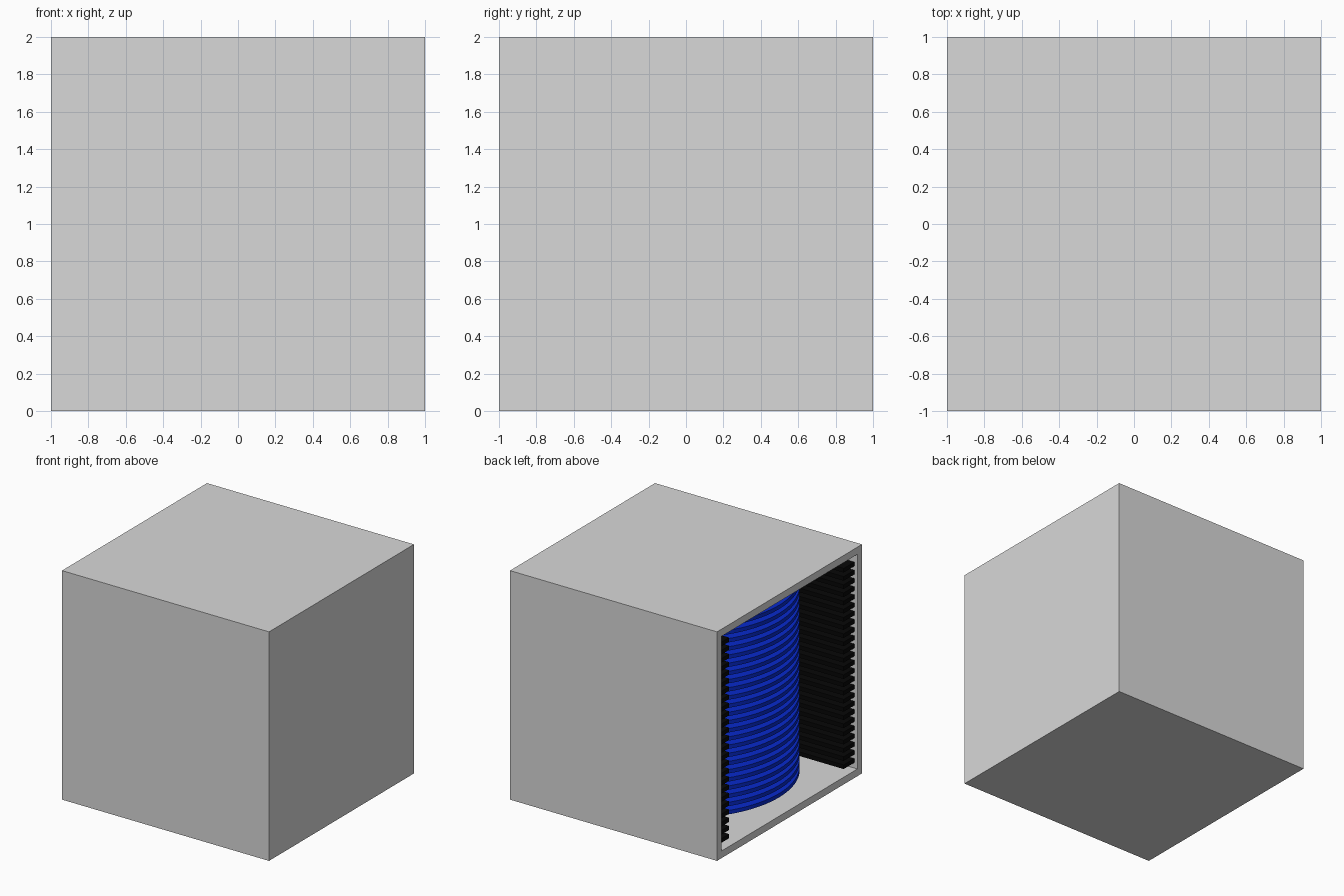
import bpy
import bmesh
from mathutils import Matrix, Vector

default_cube = bpy.data.objects.get("Cube")
if default_cube:
    bpy.data.objects.remove(default_cube, do_unlink=True)

SLOTS = 25
PITCH = 0.0715
WALL = 0.063
INNER = 1 - WALL
RIB_BASE = 0.11
RIB_HEIGHT = 0.036
DISC_HEIGHT = 0.034


def make_material(name, color):
    mat = bpy.data.materials.new(name)
    mat.use_nodes = True
    rgba = (*color, 1)
    mat.diffuse_color = rgba
    mat.node_tree.nodes["Principled BSDF"].inputs["Base Color"].default_value = rgba
    return mat


def make_object(name, bm, mat):
    mesh = bpy.data.meshes.new(name)
    bm.to_mesh(mesh)
    bm.free()
    mesh.materials.append(mat)
    obj = bpy.data.objects.new(name, mesh)
    bpy.context.collection.objects.link(obj)
    return obj


def add_box(bm, low, high):
    low, high = Vector(low), Vector(high)
    matrix = Matrix.Translation((low + high) / 2) @ Matrix.Diagonal((*(high - low), 1))
    bmesh.ops.create_cube(bm, size=1, matrix=matrix)


def stack(obj):
    array = obj.modifiers.new("Stack", "ARRAY")
    array.count = SLOTS
    array.use_relative_offset = False
    array.use_constant_offset = True
    array.constant_offset_displace = (0, 0, PITCH)


grey = make_material("light grey", (0.69, 0.69, 0.69))
black = make_material("black", (0.002, 0.002, 0.002))
blue = make_material("deep blue", (0.002, 0.022, 0.6))

# Hollow case, open on the -x side
bm = bmesh.new()
add_box(bm, (-1, -1, 0), (1, 1, 2))
bm.normal_update()
mouth = min(bm.faces, key=lambda f: f.normal.x)
bmesh.ops.inset_region(bm, faces=[mouth], thickness=WALL, use_even_offset=True)
pocket = bmesh.ops.extrude_face_region(bm, geom=[mouth])["geom"]
bmesh.ops.translate(bm, vec=(2 - WALL, 0, 0),
                    verts=[v for v in pocket if isinstance(v, bmesh.types.BMVert)])
if mouth.is_valid:
    bmesh.ops.delete(bm, geom=[mouth], context="FACES_ONLY")
bmesh.ops.recalc_face_normals(bm, faces=bm.faces)
make_object("case", bm, grey)

# Slotted ribs along both side walls
for name, side in (("left_ribs", 1), ("right_ribs", -1)):
    bm = bmesh.new()
    inner, outer = sorted((side * 0.79, side * INNER))
    add_box(bm, (-0.97, inner, RIB_BASE), (INNER, outer, RIB_BASE + RIB_HEIGHT))
    stack(make_object(name, bm, black))

# Stack of round discs resting on the ribs
bm = bmesh.new()
disc_z = RIB_BASE + RIB_HEIGHT + DISC_HEIGHT / 2
bmesh.ops.create_cone(bm, cap_ends=True, segments=96, radius1=0.9, radius2=0.9,
                      depth=DISC_HEIGHT, matrix=Matrix.Translation((0, 0, disc_z)))
discs = make_object("discs", bm, blue)
bpy.ops.object.select_all(action="DESELECT")
discs.select_set(True)
bpy.context.view_layer.objects.active = discs
bpy.ops.object.shade_smooth_by_angle()
stack(discs)
